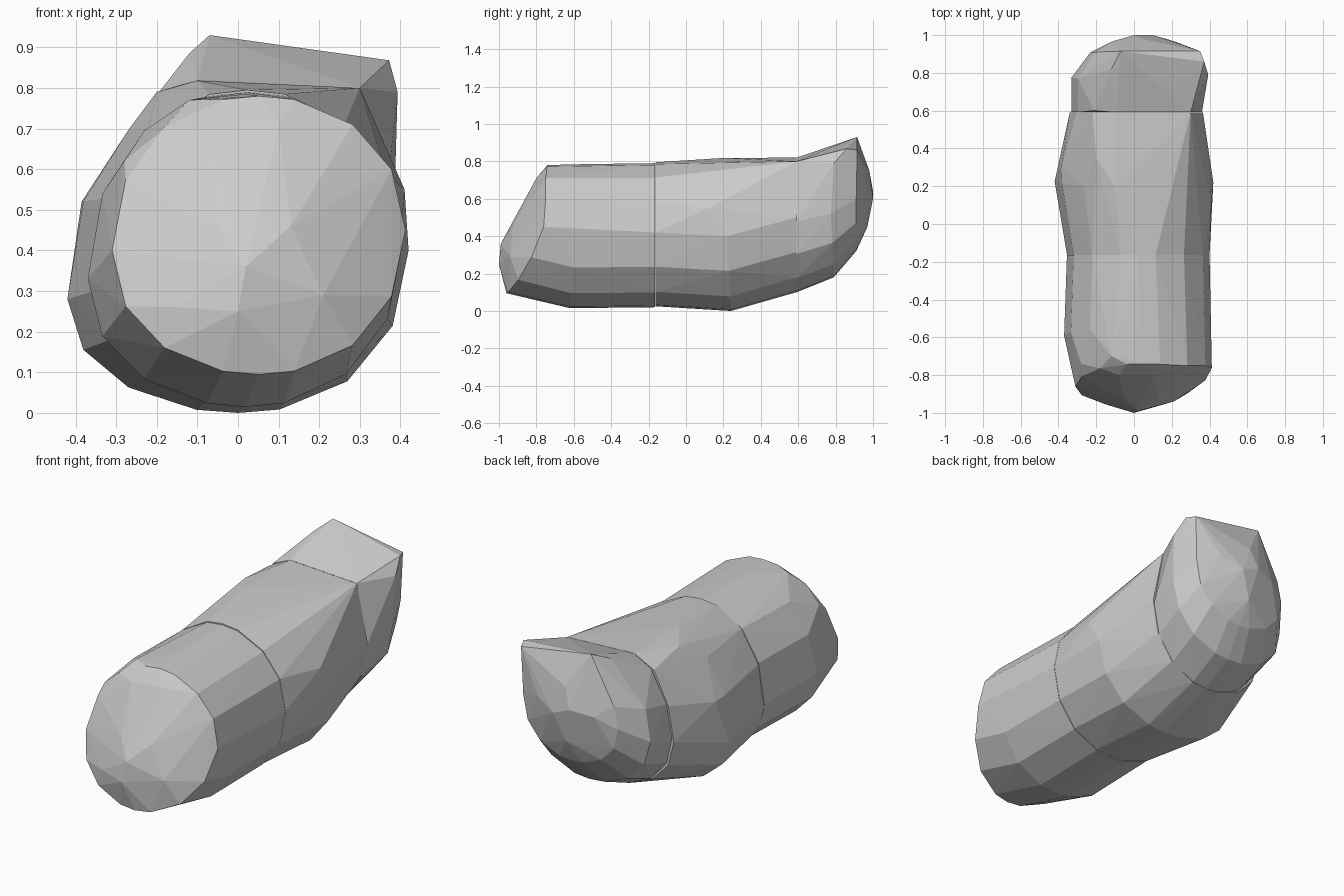
import bpy, bmesh
from math import sin, cos, pi


def ring(y_low, y_high, x0, x1, z0, z1, zl, zr, n=14, p=0.94, back=0.0):
    """Rounded cross-section, widest at height zl on the left and zr on the
    right, leaning from y_low to y_high, right side swept back by 'back'."""
    pts, cx = [], (x0 + x1) / 2
    for i in range(n):
        a = 2 * pi * i / n
        c, s = cos(a), sin(a)
        zm = zr + (zl - zr) * (1 - c) / 2
        x = cx + abs(c) ** p * (1 if c > 0 else -1) * (x1 - x0) / 2
        s = abs(s) ** p * (1 if s > 0 else -1)
        z = zm + s * ((z1 - zm) if s > 0 else (zm - z0))
        y = y_low + (y_high - y_low) * (z - z0) / (z1 - z0)
        pts.append((x, min(y + back * max(x, 0) ** 2, max(y, -0.75)), z))
    # lowest and highest points of the section
    return pts + [(cx, y_low, z0), (cx, y_high, z1)]


def hull(name, pts):
    bm = bmesh.new()
    for p in pts:
        bm.verts.new(p)
    res = bmesh.ops.convex_hull(bm, input=bm.verts[:])
    junk = {g for g in res["geom_interior"] + res["geom_unused"]
            if isinstance(g, bmesh.types.BMVert)}
    bmesh.ops.delete(bm, geom=list(junk), context='VERTS')
    bmesh.ops.recalc_face_normals(bm, faces=bm.faces[:])
    me = bpy.data.meshes.new(name)
    bm.to_mesh(me)
    bm.free()
    ob = bpy.data.objects.new(name, me)
    bpy.context.collection.objects.link(ob)
    return ob


# Front segment with slanted blunt nose
hull("front_segment",
     ring(-0.165, -0.165, -0.355, 0.40, 0.02, 0.79, 0.32, 0.42)
     + ring(-0.62, -0.55, -0.37, 0.405, 0.015, 0.785, 0.33, 0.42)
     + ring(-0.96, -0.74, -0.31, 0.412, 0.095, 0.78, 0.40, 0.45, back=0.5)
     + [(0, -1, 0.25), (0.02, -0.99, 0.36), (-0.05, -0.93, 0.46),
        (0.13, -0.925, 0.46), (0.21, -0.94, 0.29), (-0.15, -0.955, 0.26),
        (0.1, -0.80, 0.71), (-0.08, -0.80, 0.70),
        (-0.28, -0.74, 0.62), (-0.12, -0.70, 0.77)])

# Middle segment, fullest at its centre
hull("middle_segment",
     ring(-0.163, -0.163, -0.355, 0.40, 0.025, 0.795, 0.30, 0.42)
     + ring(0.24, 0.20, -0.42, 0.42, 0.0, 0.80, 0.28, 0.40)
     + ring(0.59, 0.59, -0.34, 0.365, 0.10, 0.80, 0.40, 0.50)
     + [(0.30, 0.59, 0.80), (-0.10, 0.59, 0.82), (-0.10, 0.20, 0.818),
        (-0.20, 0.35, 0.79), (-0.22, 0.59, 0.76),
        (-0.385, 0.30, 0.52), (0.41, 0.12, 0.55)])

# Rear segment, upswept to a ridge
hull("rear_segment",
     ring(0.592, 0.592, -0.33, 0.36, 0.10, 0.80, 0.42, 0.48)
     + ring(0.79, 0.76, -0.33, 0.385, 0.18, 0.83, 0.47, 0.52)
     + ring(0.91, 0.91, -0.23, 0.34, 0.32, 0.82, 0.56, 0.60)
     + [(0.30, 0.592, 0.80), (-0.10, 0.592, 0.82), (-0.21, 0.60, 0.77),
        (-0.07, 0.915, 0.93), (-0.12, 0.82, 0.885), (0.35, 0.915, 0.86),
        (0.372, 0.86, 0.868), (0.393, 0.79, 0.79),
        (0.0, 1.0, 0.64), (0.1, 1.0, 0.60), (0.04, 0.97, 0.45),
        (0.04, 0.98, 0.75), (0.22, 0.965, 0.65), (-0.12, 0.965, 0.62)])
